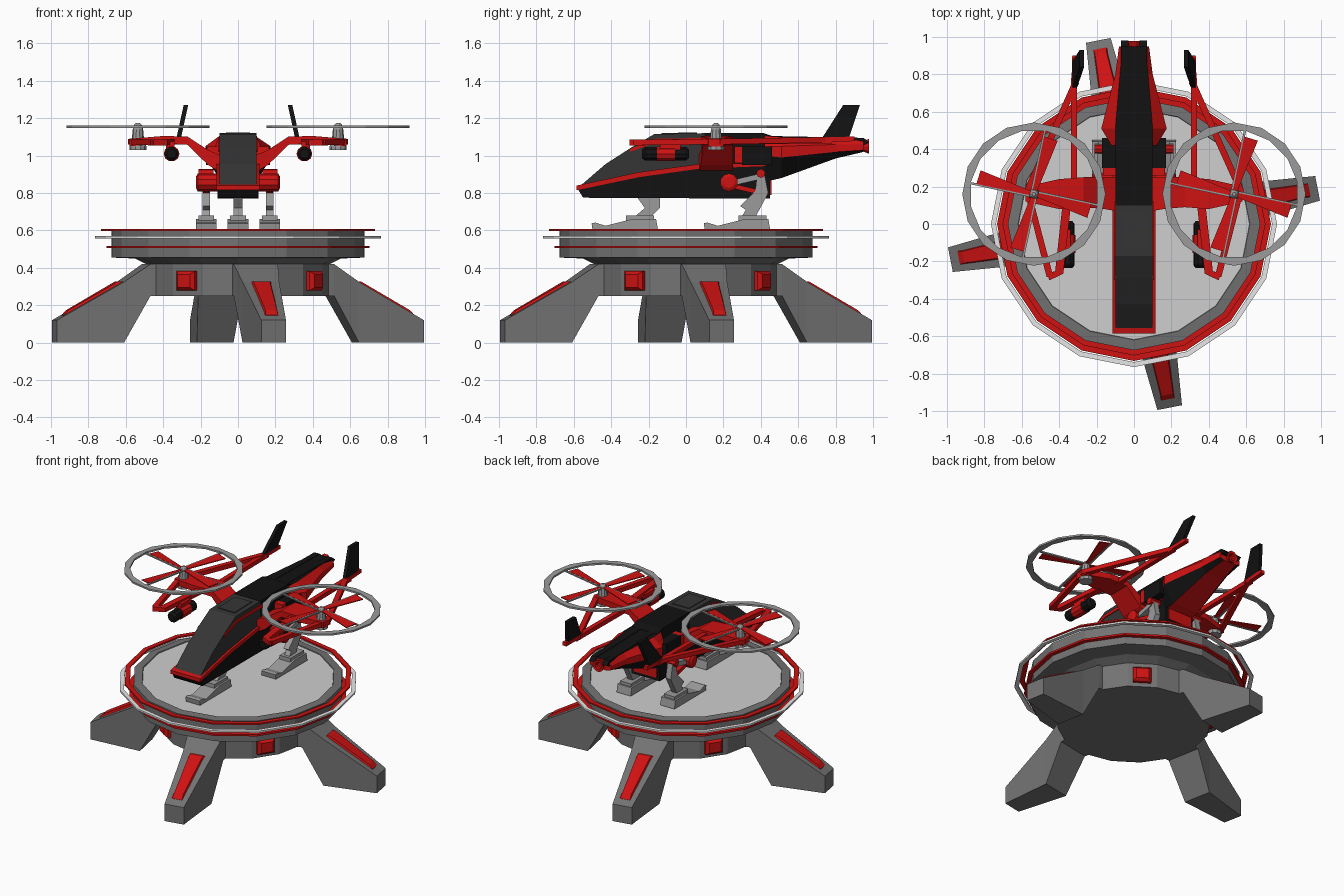
import bpy, bmesh, math
from mathutils import Matrix, Vector

if "Cube" in bpy.data.objects:
    bpy.data.objects.remove(bpy.data.objects["Cube"])

def material(name, r, g, b):
    m = bpy.data.materials.new(name)
    m.diffuse_color = (r, g, b, 1)
    m.use_nodes = True
    m.node_tree.nodes["Principled BSDF"].inputs["Base Color"].default_value = m.diffuse_color
    return m

RED = material("red", 0.62, 0.006, 0.006)
BLACK = material("black", 0.006, 0.006, 0.006)
CANOPY = material("canopy grey", 0.035, 0.035, 0.035)
DARK = material("platform grey", 0.17, 0.17, 0.17)
MID = material("metal grey", 0.33, 0.33, 0.33)
LIGHT = material("deck light grey", 0.62, 0.62, 0.62)
WHITE = material("trim white", 0.8, 0.8, 0.8)

def loft(name, secs, mat, closed=False, mirror=False, M=None):
    """Skin equal-length point loops; closed joins last to first, else ends are capped."""
    bm = bmesh.new()
    rows = [[bm.verts.new(M @ Vector(p) if M else p) for p in s] for s in secs]
    n = len(rows[0])
    for i in range(len(rows) if closed else len(rows) - 1):
        a, b = rows[i], rows[(i + 1) % len(rows)]
        for j in range(n):
            bm.faces.new((a[j], a[(j + 1) % n], b[(j + 1) % n], b[j]))
    if not closed:
        bm.faces.new(rows[0])
        bm.faces.new(rows[-1])
    bmesh.ops.recalc_face_normals(bm, faces=bm.faces)
    me = bpy.data.meshes.new(name)
    bm.to_mesh(me)
    bm.free()
    me.materials.append(mat)
    ob = bpy.data.objects.new(name, me)
    bpy.context.collection.objects.link(ob)
    if mirror:
        ob.modifiers.new("mirror", 'MIRROR')
    return ob

def prism(name, yz, x0, x1, mat, **k):
    return loft(name, [[(x, y, z) for y, z in yz] for x in (x0, x1)], mat, **k)

def box(name, x0, x1, y0, y1, z0, z1, mat, **k):
    return prism(name, [(y0, z0), (y1, z0), (y1, z1), (y0, z1)], x0, x1, mat, **k)

def circle(r, z, n=16, off=0.0):
    return [(r * math.cos(off + math.tau * i / n), r * math.sin(off + math.tau * i / n), z) for i in range(n)]

def stack(name, rz, mat, n=16, closed=False, **k):
    return loft(name, [circle(r, z, n) for r, z in rz], mat, closed, **k)

def annulus(name, r0, r1, z0, z1, mat):
    return stack(name, [(r0, z0), (r1, z0), (r1, z1), (r0, z1)], mat, closed=True)

def bar(name, pts, w, h, mat, **k):
    """Rectangular bar through points: w sideways, h vertical."""
    secs = []
    for i, p in enumerate(pts):
        d = Vector(pts[min(i + 1, len(pts) - 1)]) - Vector(pts[max(i - 1, 0)])
        s = d.cross(Vector((0, 0, 1))).normalized()
        u = s.cross(d).normalized()
        secs.append([Vector(p) + s * a * w / 2 + u * b * h / 2 for a, b in ((-1, -1), (1, -1), (1, 1), (-1, 1))])
    return loft(name, secs, mat, **k)

# landing platform: drum, slab, deck, trim rings
stack("base_drum", [(0.49, 0.25), (0.49, 0.42), (0.55, 0.45)], DARK)
stack("platform_slab", [(0.55, 0.45), (0.675, 0.455), (0.675, 0.6), (0.62, 0.605), (0.615, 0.595)], DARK)
stack("deck", [(0.618, 0.59), (0.618, 0.60)], LIGHT)
annulus("upper_red_ring", 0.70, 0.732, 0.598, 0.608, RED)
annulus("white_ring", 0.738, 0.765, 0.558, 0.57, WHITE)
annulus("lower_red_ring", 0.665, 0.703, 0.505, 0.518, RED)

# four legs with red panels, and red drum blocks between them
for i in range(4):
    a = math.radians(11 + 90 * i)
    R = Matrix.Rotation(a, 4, 'Z')
    leg = [(0.42, 0.25, 0.42, 0.125), (0.50, 0.25, 0.42, 0.12), (0.64, 0.0, 0.325, 0.10), (1.0, 0.0, 0.12, 0.067)]
    loft("leg", [[(r, -w, b), (r, w, b), (r, w, t), (r, -w, t)] for r, b, t, w in leg], DARK, M=R)
    panel = [(0.62, 0.32, 0.325, 0.068), (0.66, 0.29, 0.328, 0.06), (0.93, 0.14, 0.174, 0.042), (0.955, 0.13, 0.147, 0.046)]
    loft("leg_panel", [[(r, -w, b), (r, w, b), (r, w * .75, t), (r, -w * .75, t)] for r, b, t, w in panel], RED, M=R)
    R = Matrix.Rotation(a + math.pi / 4, 4, 'Z')
    loft("drum_block", [[(r, -w, 0.33 - h), (r, w, 0.33 - h), (r, w, 0.33 + h), (r, -w, 0.33 + h)]
         for r, w, h in ((0.46, 0.058, 0.052), (0.5, 0.058, 0.052), (0.52, 0.04, 0.035))], RED, M=R)

# fuselage: lower hull, red beltline, canopy, engine cover
prism("lower_hull", [(-0.58, 0.825), (-0.55, 0.775), (0.45, 0.77), (0.45, 0.95), (0.07, 0.935), (-0.25, 0.895)],
      -0.11, 0.11, BLACK)
prism("belt_stripe", [(-0.585, 0.815), (-0.25, 0.885), (0.07, 0.93), (0.45, 0.945), (0.45, 0.96), (0.07, 0.955),
      (-0.25, 0.912), (-0.585, 0.84)], -0.115, 0.115, RED)
prism("canopy", [(-0.575, 0.83), (-0.43, 0.955), (-0.29, 1.045), (-0.17, 1.115), (0.1, 1.12), (0.1, 0.94),
      (-0.25, 0.90)], -0.1, 0.1, CANOPY)
prism("canopy_frame", [(-0.3, 1.035), (-0.17, 1.09), (0.12, 1.095), (0.12, 1.07), (-0.16, 1.07), (-0.3, 1.02)],
      -0.106, 0.106, RED)
prism("engine_cover", [(0.1, 0.94), (0.1, 1.122), (0.41, 1.122), (0.46, 1.105), (0.46, 0.94)], -0.1, 0.1, BLACK)
bar("canopy_panel", [(0, -0.13, 1.117), (0, 0.06, 1.12)], 0.13, 0.008, CANOPY)
box("rear_hull_plate", -0.09, 0.09, 0.448, 0.456, 0.79, 0.93, RED)
box("side_block", 0.1, 0.17, 0.3, 0.46, 0.95, 1.05, BLACK, mirror=True)
box("side_block_trim", 0.1, 0.165, 0.26, 0.3, 0.96, 1.05, RED, mirror=True)

# tapering tail: black top and lower flanks, red shoulders and belly
def tail_sec(y, wt, wm, wb, zt, zm, zl, zb):
    return [(-wb, y, zb), (wb, y, zb), (wm, y, zl), (wm, y, zm), (wt, y, zt),
            (-wt, y, zt), (-wm, y, zm), (-wm, y, zl)]
tail = loft("tail", [tail_sec(0.42, .1, .12, .1, 1.105, 1.05, 1.0, 0.86), tail_sec(0.51, .1, .175, .1, 1.1, 1.05, 0.99, 0.88),
            tail_sec(0.8, .075, .10, .07, 1.095, 1.06, 1.02, 0.985), tail_sec(0.95, .06, .08, .05, 1.09, 1.06, 1.03, 1.02)], RED)
tail.data.materials.append(BLACK)
for p in tail.data.polygons:
    c, n = p.center, p.normal
    if n.z > 0.9 or (abs(n.x) > 0.3 and n.z < -0.1 and c.z < 1.02 and abs(c.x) > 0.03):
        p.material_index = 1
prism("tail_ridge", [(0.45, 1.09), (0.45, 1.105), (0.95, 1.095), (0.98, 1.07), (0.94, 1.05)], 0.03, 0.07, BLACK, mirror=True)
stack("tail_nozzle", [(0.03, 0.92), (0.03, 0.95), (0.042, 0.978), (0.025, 0.975), (0.02, 0.95)], RED, 10,
      M=Matrix.Translation((0, 0, 1.05)) @ Matrix.Rotation(-math.pi / 2, 4, 'X'))

# wings and outrigger frames
def wing_sec(x, z, y0, y1, h):
    return [(x, y0, z - h), (x, y1, z - h), (x, y1, z + h), (x, y0, z + h)]
loft("wing", [wing_sec(0.1, 0.96, 0.07, 0.25, 0.045), wing_sec(0.16, 0.99, 0.08, 0.25, 0.04),
              wing_sec(0.27, 1.08, 0.09, 0.25, 0.022), wing_sec(0.4, 1.085, 0.08, 0.24, 0.02),
              wing_sec(0.58, 1.07, 0.12, 0.2, 0.02)], RED, mirror=True)
bar("outer_frame", [(0.31, 0.76, 1.085), (0.57, 0.18, 1.075), (0.45, -0.28, 1.07)], 0.035, 0.03, RED, mirror=True)
bar("front_frame", [(0.46, -0.28, 1.07), (0.4, -0.26, 1.07), (0.36, 0.1, 1.075)], 0.045, 0.03, RED, mirror=True)
bar("inner_boom", [(0.32, 0.2, 1.075), (0.32, 0.78, 1.08)], 0.032, 0.03, RED, mirror=True)
fin = [(0.725, 1.09), (0.87, 1.09), (0.93, 1.27), (0.84, 1.27)]
loft("tail_fin", [[(0.318 + s - (z - 1.09) * 0.22, y, z) for y, z in fin] for s in (-0.012, 0.012)], BLACK, mirror=True)
bar("fin_foot", [(0.32, 0.74, 1.085), (0.315, 0.9, 1.09)], 0.03, 0.025, RED, mirror=True)

# under-wing engine pods
P = Matrix.Translation((0.355, 0, 1.01)) @ Matrix.Rotation(-math.pi / 2, 4, 'X')
stack("engine_pod", [(0.025, -0.235), (0.038, -0.22), (0.038, 0), (0.025, 0.015)], BLACK, 10, mirror=True, M=P)
stack("engine_band", [(0.042, -0.155), (0.042, -0.06)], RED, 10, mirror=True, M=P)
box("pod_mount", 0.34, 0.385, -0.14, -0.03, 1.03, 1.075, RED, mirror=True)

# rotors: guard ring, hub, four blades
for side in (-1, 1):
    T = Matrix.Translation((side * 0.535, 0.16, 0))
    stack("rotor_hub", [(0.045, 1.03), (0.045, 1.05), (0.033, 1.085), (0.028, 1.14), (0.02, 1.165), (0.01, 1.175)], MID, 10, M=T)
    h = math.pi / 16
    loft("rotor_guard", [circle(0.343, 1.148, off=h), circle(0.383, 1.148), circle(0.383, 1.16),
         circle(0.343, 1.16, off=h)], MID, True, M=T)
    for k in range(4):
        B = T @ Matrix.Rotation(math.radians(163 + 90 * k), 4, 'Z')
        loft("rotor_blade", [[(r, -w, 1.149), (r, w, 1.153), (r, w, 1.159), (r, -w, 1.155)]
             for r, w in ((0.02, 0.012), (0.31, 0.038))], RED, M=B)
        loft("blade_spoke", [[(r, 0.01 + w, 1.149), (r, 0.022 + w, 1.149), (r, 0.022 + w, 1.158), (r, 0.01 + w, 1.158)]
             for r, w in ((0.02, 0), (0.35, 0.028))], MID, M=B)

# landing gear: ski pads, struts, red hip joints
def gear(tag, x, y, **k):
    ski = [(-.17, .605), (.18, .605), (.17, .66), (.04, .66), (-.1, .625), (-.155, .642), (-.175, .638)]
    prism(tag + "_ski", [(y + a, b) for a, b in ski], x - 0.055, x + 0.055, MID, **k)
    box(tag + "_ankle", x - 0.042, x + 0.042, y + 0.01, y + 0.16, 0.65, 0.68, MID, **k)
gear("front", 0, -0.33)
prism("front_strut", [(-0.29, 0.66), (-0.2, 0.66), (-0.14, 0.72), (-0.14, 0.79), (-0.27, 0.79), (-0.22, 0.72)], -0.025, 0.025, MID)
gear("rear", 0.17, 0.27, mirror=True)
prism("rear_strut", [(0.29, 0.66), (0.37, 0.67), (0.44, 0.80), (0.42, 0.9), (0.38, 0.9), (0.37, 0.81), (0.29, 0.73), (0.32, 0.71)],
      0.15, 0.19, MID, mirror=True)
bar("rear_link", [(0.17, 0.23, 0.85), (0.17, 0.4, 0.89)], 0.05, 0.03, MID, mirror=True)
bar("rear_lower_link", [(0.17, 0.24, 0.84), (0.17, 0.41, 0.8)], 0.035, 0.025, RED, mirror=True)
J = Matrix.Rotation(math.pi / 2, 4, 'Y')
stack("hip_joint", [(0.048, 0.1), (0.048, 0.215), (0.03, 0.225)], RED, 10, mirror=True,
      M=Matrix.Translation((0, 0.23, 0.857)) @ J)
stack("knee_joint", [(0.024, 0.13), (0.024, 0.21)], RED, 8, mirror=True, M=Matrix.Translation((0, 0.4, 0.905)) @ J)
